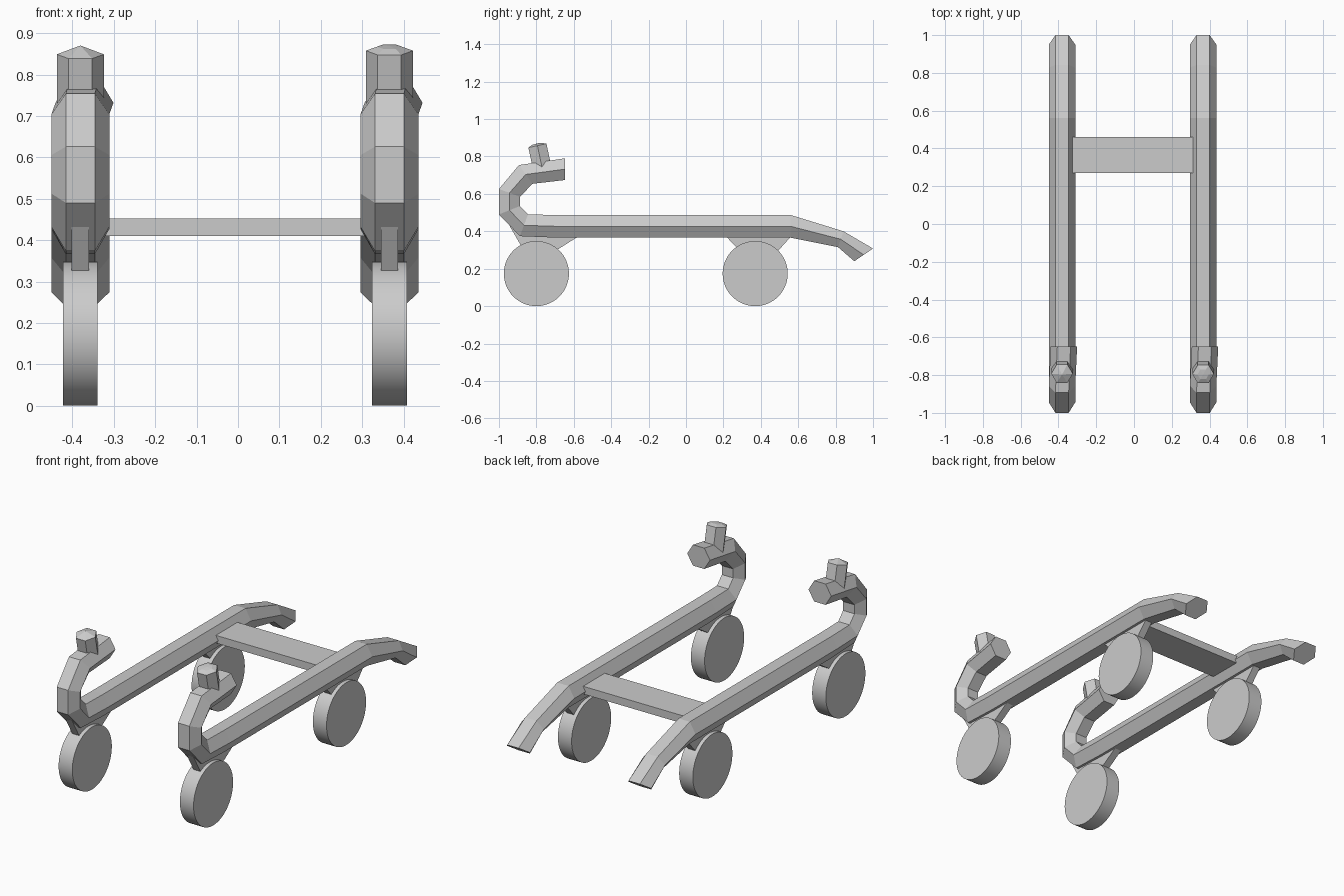
import bpy, bmesh, math
from mathutils import Vector, Matrix

if "Cube" in bpy.data.objects:
    bpy.data.objects.remove(bpy.data.objects["Cube"])


def finish(name, bm):
    bmesh.ops.recalc_face_normals(bm, faces=bm.faces)
    mesh = bpy.data.meshes.new(name)
    bm.to_mesh(mesh)
    bm.free()
    ob = bpy.data.objects.new(name, mesh)
    bpy.context.collection.objects.link(ob)
    return ob


def loft(name, rings, close_top=True):
    """Skin a list of equal-length point rings and cap both ends."""
    bm = bmesh.new()
    vr = [[bm.verts.new(p) for p in ring] for ring in rings]
    n = len(vr[0])
    for a, b in zip(vr, vr[1:]):
        for i in range(n):
            j = (i + 1) % n
            bm.faces.new((a[i], a[j], b[j], b[i]))
    bm.faces.new(vr[0])
    bm.faces.new(vr[-1])
    return finish(name, bm)


# rail side profile: (inner/lower y, z, outer/upper y, z) at each bend;
# on the hook the ring turns over so the tube stays continuous
SECTIONS = [
    (-0.648, 0.79, -0.648, 0.674),
    (-0.893, 0.754, -0.82, 0.654),
    (-1.0, 0.626, -0.888, 0.585),
    (-1.0, 0.49, -0.888, 0.535),
    (-0.888, 0.374, -0.845, 0.49),
    (-0.69, 0.366, -0.69, 0.487),
    (0.56, 0.366, 0.56, 0.487),
    (0.813, 0.315, 0.842, 0.40),
    (0.90, 0.24, 1.0, 0.308),
]


def rail(name, x):
    rings = []
    for k, (y0, z0, y1, z1) in enumerate(SECTIONS):
        cx = x + (0.01 if k == 0 else 0)
        c = Vector((cx, (y0 + y1) / 2, (z0 + z1) / 2))
        up = Vector((0, y1 - y0, z1 - z0)) / 2
        rings.append([c + Vector((dx, 0, 0)) + up * s for dx, s in
                      ((0.07, 0), (0.035, 1), (-0.035, 1),
                       (-0.07, 0), (-0.035, -1), (0.035, -1))])
    return loft(name, rings)


def knob(name, x, cap):
    # tilted hexagonal peg; cap lists (radius, height) of its crown
    m = Matrix.Translation((x, -0.764, 0.715)) @ Matrix.Rotation(math.radians(12), 4, 'X')
    levels = [(0.057, 0.0)] + cap
    return loft(name, [[m @ Vector((r * math.cos(i * math.pi / 3),
                                    r * math.sin(i * math.pi / 3), h))
                        for i in range(6)] for r, h in levels])


def wheel(name, x, y):
    bpy.ops.mesh.primitive_cylinder_add(vertices=64, radius=0.174, depth=0.084,
                                        location=(x, y, 0.174),
                                        rotation=(0, math.pi / 2, 0))
    ob = bpy.context.object
    ob.name = name
    bpy.ops.object.shade_smooth_by_angle(angle=math.radians(30))


def bracket(name, x, profile):
    loft(name, [[(x + dx, y, z) for y, z in profile] for dx in (-0.021, 0.021)])


FRONT_BRACKET = [(-0.945, 0.432), (-0.84, 0.25), (-0.77, 0.25), (-0.50, 0.42)]
REAR_BRACKET = [(0.17, 0.42), (0.32, 0.26), (0.46, 0.26), (0.605, 0.42)]

SIDES = [
    ("left", -0.381, [(0.057, 0.137), (0.002, 0.158)]),
    ("right", 0.366, [(0.057, 0.146), (0.03, 0.156), (0.002, 0.158)]),
]
for side, x, cap in SIDES:
    rail(f"{side}_rail", x)
    knob(f"{side}_knob", x, cap)
    wheel(f"{side}_front_wheel", x, -0.80)
    wheel(f"{side}_rear_wheel", x, 0.37)
    bracket(f"{side}_front_bracket", x, FRONT_BRACKET)
    bracket(f"{side}_rear_bracket", x, REAR_BRACKET)

# crossbar joining the rails
bpy.ops.mesh.primitive_cube_add(size=1, location=(-0.007, 0.366, 0.431))
bar = bpy.context.object
bar.name = "crossbar"
bar.scale = (0.645, 0.19, 0.043)
